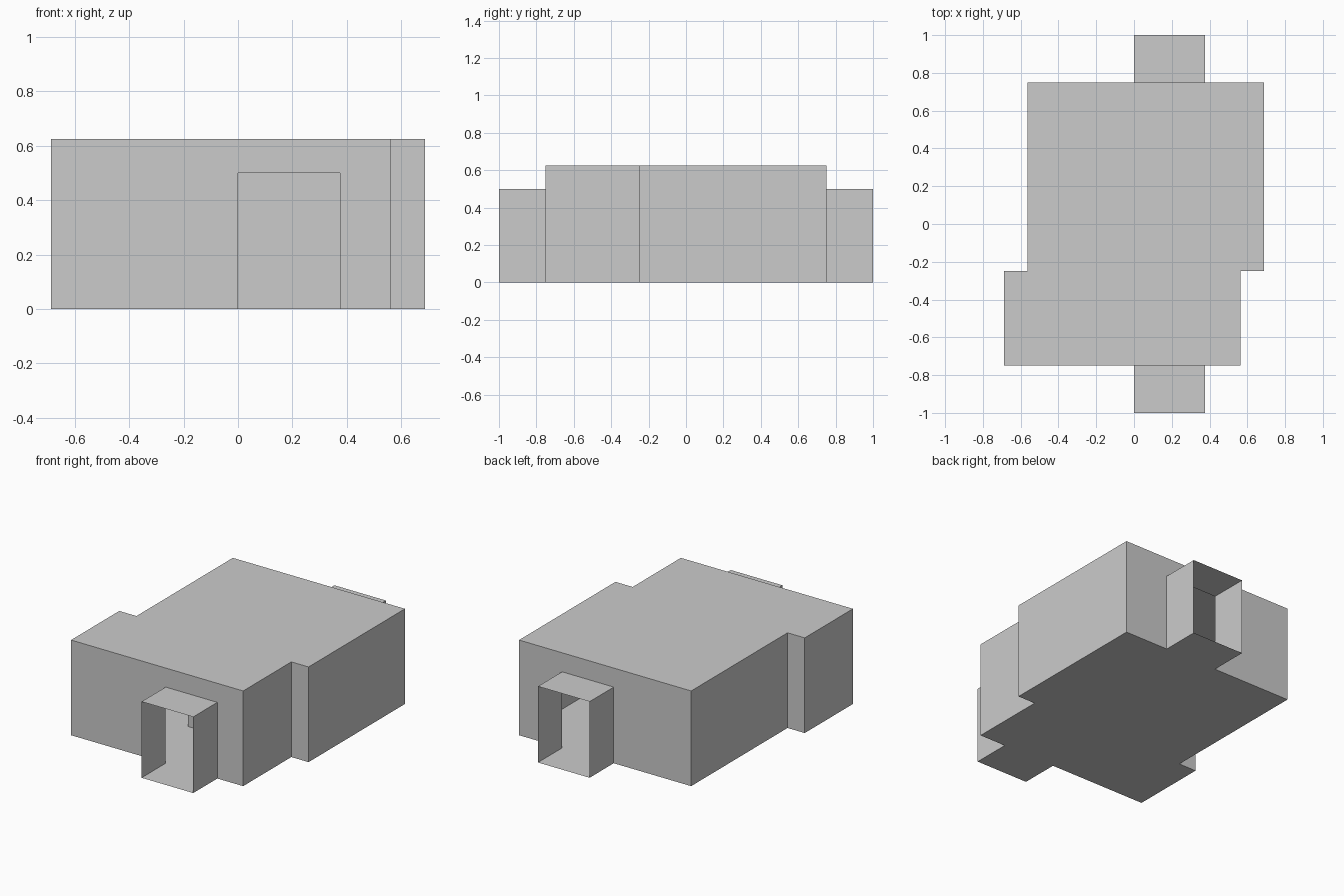
import bpy, bmesh

if "Cube" in bpy.data.objects:
    bpy.data.objects.remove(bpy.data.objects["Cube"])

H = 0.625              # room height
DOOR_W, DOOR_H = 0.375, 0.5


def sheet_object(name, polys):
    """Join flat polygons into one thin-walled shell."""
    bm = bmesh.new()
    for p in polys:
        bm.faces.new([bm.verts.new(v) for v in p])
    bmesh.ops.remove_doubles(bm, verts=bm.verts, dist=1e-5)
    bmesh.ops.recalc_face_normals(bm, faces=bm.faces)
    me = bpy.data.meshes.new(name)
    bm.to_mesh(me)
    bm.free()
    ob = bpy.data.objects.new(name, me)
    bpy.context.collection.objects.link(ob)
    return ob


def door_wall(x0, x1, y, d):
    """Wall across x with a doorway whose left side is at d."""
    e = d + DOOR_W
    prof = [(x0, 0), (d, 0), (d, DOOR_H), (e, DOOR_H), (e, 0), (x1, 0), (x1, H), (x0, H)]
    return [(x, y, z) for x, z in prof]


def level(x0, x1, y0, y1, z):
    return [(x0, y0, z), (x1, y0, z), (x1, y1, z), (x0, y1, z)]


def side(x, y0, y1, h):
    return [(x, y0, 0), (x, y1, 0), (x, y1, h), (x, y0, h)]


def tube(x0, x1, y0, y1, h):
    """Floor, ceiling and two side walls, open at both y ends."""
    return [level(x0, x1, y0, y1, 0), level(x0, x1, y0, y1, h),
            side(x0, y0, y1, h), side(x1, y0, y1, h)]


# Two offset rooms, each with an outer doorway
sheet_object("front_room", tube(-0.6875, 0.5625, -0.75, -0.25, H)
             + [door_wall(-0.6875, 0.5625, -0.75, 0)])
sheet_object("back_room", tube(-0.5625, 0.6875, -0.25, 0.75, H)
             + [door_wall(-0.5625, 0.6875, 0.75, 0)])

# Wall between the rooms, with the inner doorway
sheet_object("dividing_wall", [door_wall(-0.6875, 0.6875, -0.25, -0.5625)])

# Open passages at both ends
for name, y in (("front_passage", -1.0), ("back_passage", 0.75)):
    sheet_object(name, tube(0, DOOR_W, y, y + 0.25, DOOR_H))
